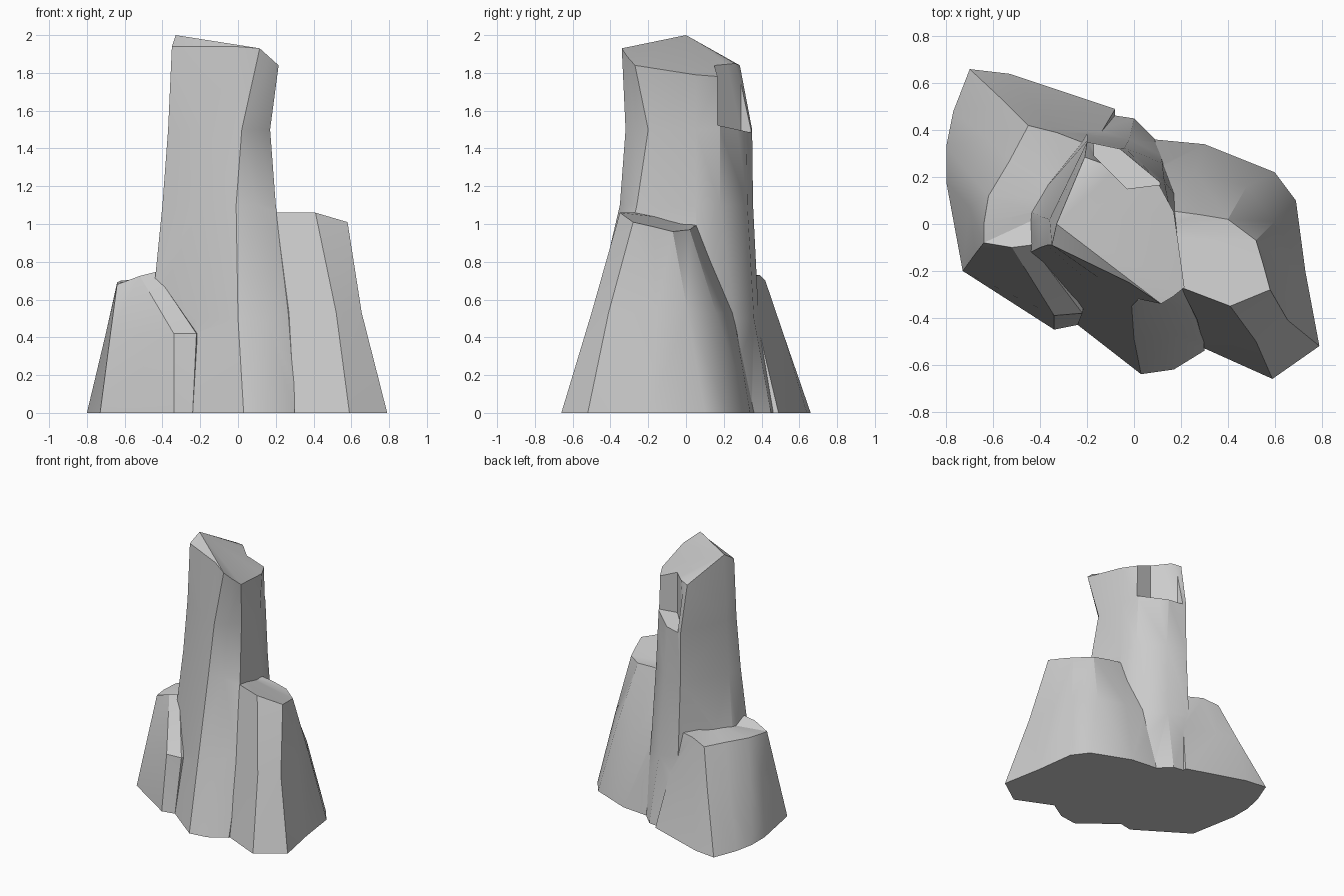
import bpy, bmesh, math

if "Cube" in bpy.data.objects:
    bpy.data.objects.remove(bpy.data.objects["Cube"])


def loft(name, rings, apex=0):
    """Skin stacked rings given as (z, points); a point may carry its own z.
    The top is fanned from point number apex."""
    bm = bmesh.new()
    loops = []
    for z, pts in rings:
        loops.append([bm.verts.new((p[0], p[1], p[2] if len(p) > 2 else z)) for p in pts])
    n = len(loops[0])
    for lo, hi in zip(loops, loops[1:]):
        for i in range(n):
            j = (i + 1) % n
            bm.faces.new((lo[i], lo[j], hi[j], hi[i]))
    bm.faces.new(loops[0][::-1])
    top = loops[-1]
    for k in range(1, n - 1):
        bm.faces.new((top[apex], top[(apex + k) % n], top[(apex + k + 1) % n]))
    bmesh.ops.triangulate(bm, faces=bm.faces[:])
    bmesh.ops.recalc_face_normals(bm, faces=bm.faces[:])
    me = bpy.data.meshes.new(name)
    bm.to_mesh(me)
    bm.free()
    ob = bpy.data.objects.new(name, me)
    bpy.context.collection.objects.link(ob)
    return ob


def combine(target, other, operation):
    """Apply a boolean and discard the helper."""
    mod = target.modifiers.new("combine", 'BOOLEAN')
    mod.operation = operation
    mod.solver = 'EXACT'
    mod.object = other
    bpy.context.view_layer.objects.active = target
    bpy.ops.object.modifier_apply(modifier=mod.name)
    bpy.data.objects.remove(other, do_unlink=True)


# tall central pillar
pillar = loft("rock_pillars", [
    (0.0, [(.03, -.64), (.17, -.62), (.30, -.54), (.30, .10), (.10, .35),
           (0, .45), (-.20, .48), (-.5, .20), (-.45, -.20), (-.24, -.43)]),
    (0.5, [(0, -.49), (.15, -.47), (.29, -.40), (.21, .08), (.12, .26),
           (-.02, .36), (-.20, .385), (-.46, .06), (-.46, -.13), (-.22, -.34)]),
    (1.1, [(-.01, -.35), (.10, -.32), (.20, -.26), (.165, .05), (.13, .18),
           (-.04, .325), (-.20, .355), (-.39, .03), (-.40, -.10), (-.2, -.24)]),
    (1.5, [(.02, -.32), (.10, -.27), (.17, -.20), (.155, .05), (.11, .18),
           (-.06, .32), (-.20, .35), (-.36, .02), (-.37, -.09), (-.15, -.23)]),
    (1.9, [(.115, -.34, 1.93), (.165, -.31, 1.885), (.215, -.27, 1.84),
           (.17, .05, 1.79), (.10, .18, 1.78), (-.14, .26, 1.85),
           (-.21, .285, 1.84), (-.33, 0, 2.0), (-.35, -.09, 1.94), (-.02, -.25, 1.94)]),
], apex=7)

# chipped notch near the top of the back right side
notch_plan = [(.13, .17), (.30, .60), (-.18, .60), (-.17, .29), (-.03, .15)]
notch = loft("notch_cutter", [
    (1.5, [(x, y, 1.56 - 0.22 * y) for x, y in notch_plan]),
    (2.2, notch_plan),
])
combine(pillar, notch, 'DIFFERENCE')

# low left block with a sloping front step
left_block = loft("left_block", [
    (0.0, [(-.73, -.20), (-.34, -.45), (-.24, -.43), (-.1, .1), (-.08, .49),
           (-.53, .64), (-.70, .66), (-.77, .48), (-.80, .33), (-.80, .18)]),
    (0.42, [(-.675, -.125), (-.34, -.39), (-.22, -.38), (-.15, .1), (-.14, .39),
            (-.39, .47), (-.545, .515), (-.62, .36), (-.69, .20), (-.70, .07)]),
    (0.7, [(-.64, -.08, .68), (-.52, -.10, .725), (-.44, -.09, .745),
           (-.25, .10, .73), (-.2, .34, .72), (-.33, .39, .73), (-.45, .42, .70),
           (-.53, .27, .70), (-.62, .12, .70), (-.64, 0, .69)]),
], apex=3)
combine(pillar, left_block, 'UNION')

# middle-height right block
right_block = loft("right_block", [
    (0.0, [(.30, -.53), (.59, -.66), (.79, -.52), (.73, -.20), (.69, .10),
           (.60, .22), (.30, .34), (.09, .36), (0, 0)]),
    (0.53, [(.27, -.41), (.52, -.50), (.655, -.41), (.63, -.16), (.60, .01),
            (.48, .16), (.26, .22), (.10, .25), (0, 0)]),
    (1.0, [(.20, -.27, 1.06), (.41, -.35, 1.06), (.58, -.28, 1.01),
           (.55, -.17, .985), (.52, -.07, .96), (.40, .02, .97),
           (.28, .04, .985), (.13, .06, .995), (0, 0, 1.02)]),
], apex=8)
combine(pillar, right_block, 'UNION')

# soft faces with crisp ridges
bpy.ops.object.select_all(action='DESELECT')
pillar.select_set(True)
bpy.context.view_layer.objects.active = pillar
bpy.ops.object.shade_smooth_by_angle(angle=math.radians(30))
